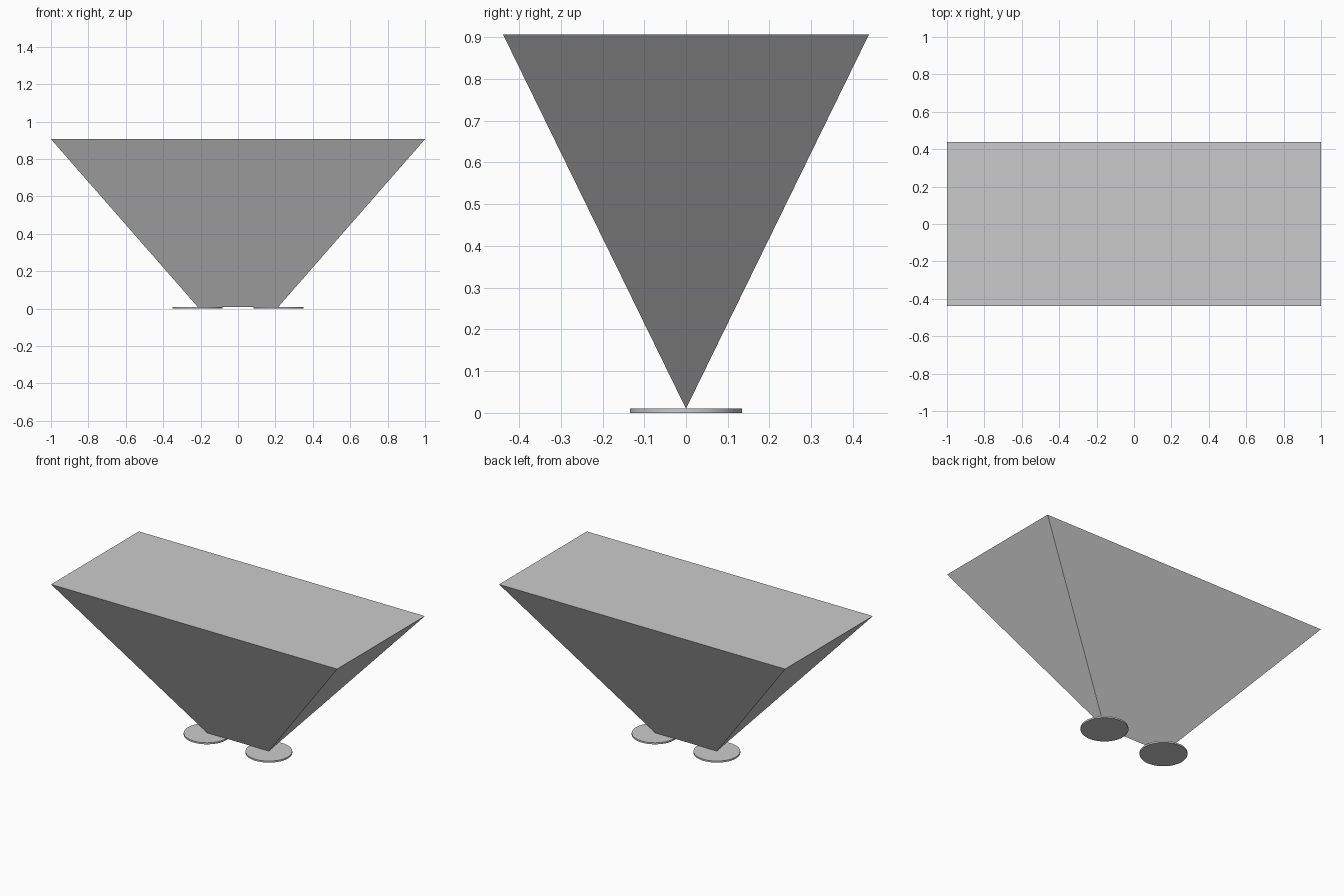
import bpy
import bmesh
import math

cube = bpy.data.objects.get("Cube")
if cube:
    bpy.data.objects.remove(cube, do_unlink=True)

HALF_LENGTH, HALF_WIDTH, TOP = 1.0, 0.438, 0.906
FOOT_X, FOOT_RADIUS, FOOT_HEIGHT = 0.216, 0.134, 0.01

grey = bpy.data.materials.new("light grey")
grey.use_nodes = True
colour = (0.6, 0.6, 0.6, 1)
grey.diffuse_color = colour
grey.node_tree.nodes["Principled BSDF"].inputs["Base Color"].default_value = colour

# Solid wedge: rectangular top tapering to a short ridge between the feet
bm = bmesh.new()
corners = [bm.verts.new((sx * HALF_LENGTH, sy * HALF_WIDTH, TOP))
           for sx, sy in ((-1, -1), (1, -1), (1, 1), (-1, 1))]
left = bm.verts.new((FOOT_X, 0, FOOT_HEIGHT))
right = bm.verts.new((-FOOT_X, 0, FOOT_HEIGHT))
a, b, c, d = corners
for face in (corners, (a, right, left, b), (b, left, c),
             (c, left, right, d), (d, right, a)):
    bm.faces.new(face)
bmesh.ops.recalc_face_normals(bm, faces=bm.faces)
mesh = bpy.data.meshes.new("wedge_body")
bm.to_mesh(mesh)
bm.free()
mesh.materials.append(grey)
body = bpy.data.objects.new("wedge_body", mesh)
bpy.context.collection.objects.link(body)

# Thin round feet under the ridge ends
for name, side in (("left_foot", 1), ("right_foot", -1)):
    bpy.ops.mesh.primitive_cylinder_add(
        vertices=64, radius=FOOT_RADIUS, depth=FOOT_HEIGHT,
        location=(side * FOOT_X, 0, FOOT_HEIGHT / 2))
    foot = bpy.context.object
    foot.name = name
    foot.data.materials.append(grey)
    bpy.ops.object.shade_smooth_by_angle(angle=math.radians(30))
